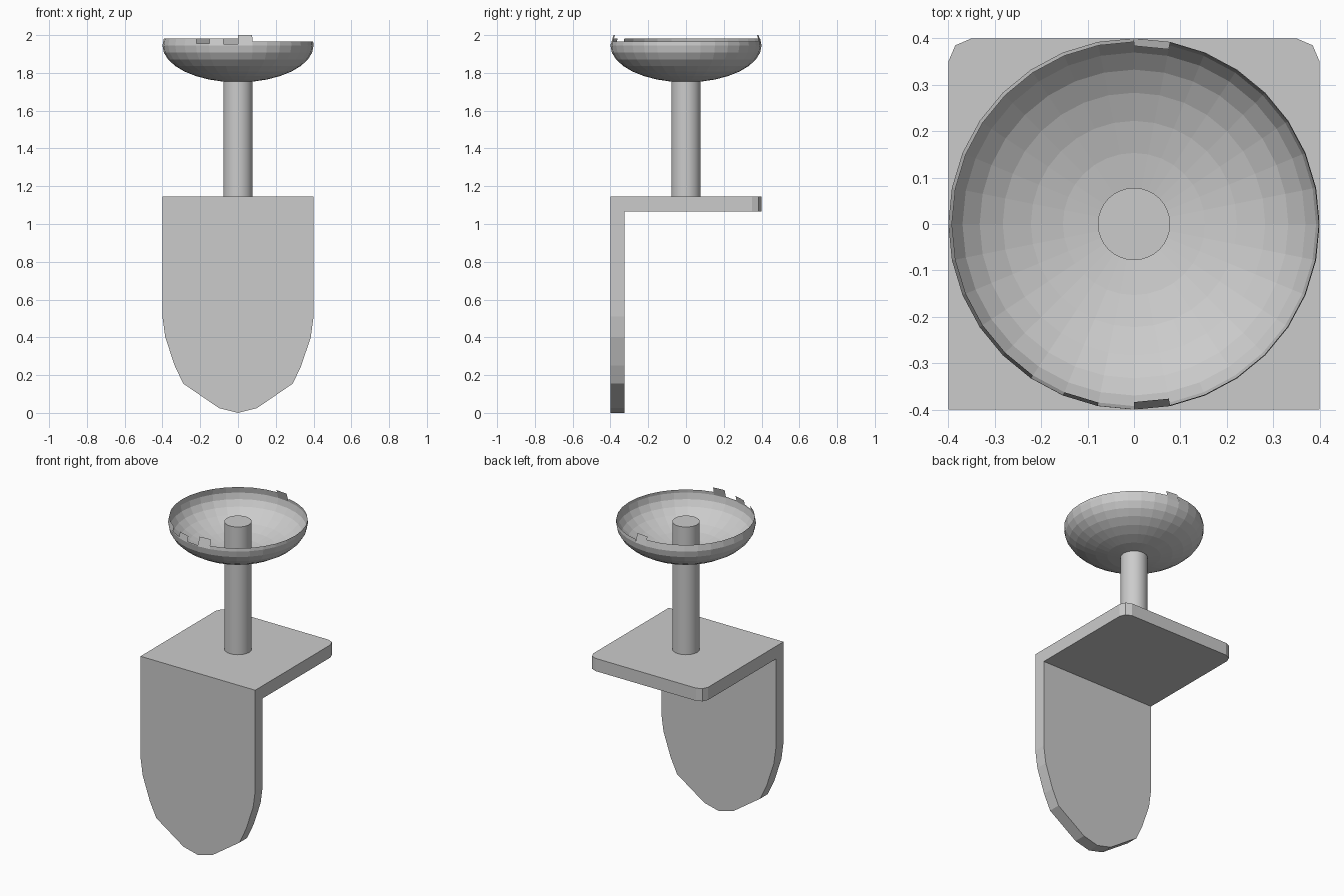
import bpy, bmesh
from math import sin, cos, pi, radians

if "Cube" in bpy.data.objects:
    bpy.data.objects.remove(bpy.data.objects["Cube"])


def finish(bm, name, smooth=False):
    mesh = bpy.data.meshes.new(name)
    bm.to_mesh(mesh)
    bm.free()
    ob = bpy.data.objects.new(name, mesh)
    bpy.context.collection.objects.link(ob)
    if smooth:
        bpy.context.view_layer.objects.active = ob
        ob.select_set(True)
        bpy.ops.object.shade_smooth_by_angle(angle=radians(30))
        ob.select_set(False)
    return ob


def slab(name, outline, offset):
    """Closed outline of 3D points, extruded by the offset vector."""
    bm = bmesh.new()
    face = bm.faces.new([bm.verts.new(p) for p in outline])
    new = bmesh.ops.extrude_face_region(bm, geom=[face])["geom"]
    verts = [v for v in new if isinstance(v, bmesh.types.BMVert)]
    bmesh.ops.translate(bm, verts=verts, vec=offset)
    bmesh.ops.recalc_face_normals(bm, faces=bm.faces)
    return finish(bm, name)


PLATE_TOP, PLATE_LOW = 1.145, 1.065

# Upright front plate with a rounded lower end
half = [(0.1, 0.025), (0.29, 0.155), (0.335, 0.25), (0.385, 0.40),
        (0.4, 0.51), (0.4, PLATE_TOP)]
profile = [(0, 0)] + half + [(-x, z) for x, z in reversed(half)]
slab("front_plate", [(x, -0.4, z) for x, z in profile], (0, 0.075, 0))

# Horizontal shelf with two rounded back corners
corner = [(0.4, 0.35), (0.385, 0.385), (0.35, 0.4)]
outline = [(0.4, -0.325)] + corner
outline += [(-x, y) for x, y in reversed(outline)]
slab("shelf_plate", [(x, y, PLATE_LOW) for x, y in outline],
     (0, 0, PLATE_TOP - PLATE_LOW))

# Post rising into the bowl
post_top = 1.95
bpy.ops.mesh.primitive_cylinder_add(vertices=32, radius=0.078,
                                    depth=post_top - PLATE_TOP,
                                    location=(0, 0, (post_top + PLATE_TOP) / 2))
post = bpy.context.object
post.name = "post"
bpy.ops.object.shade_smooth_by_angle(angle=radians(30))
post.select_set(False)

# Shallow thin bowl: lower half of a squashed sphere
N, R, H, CZ = 32, 0.4, 0.195, 1.945
bm = bmesh.new()


def point(col, lat):
    a = 2 * pi * col / N
    t = radians(lat)
    return (R * cos(t) * cos(a), R * cos(t) * sin(a), CZ + H * sin(t))


def ring(lat):
    return [bm.verts.new(point(c, lat)) for c in range(N)]


pole = bm.verts.new((0, 0, CZ - H))
rings = [ring(-90 + 11.25 * k) for k in range(1, 9)]
for c in range(N):
    n = (c + 1) % N
    bm.faces.new((pole, rings[0][n], rings[0][c]))
    for lo, hi in zip(rings, rings[1:]):
        bm.faces.new((lo[c], lo[n], hi[n], hi[c]))

# Uneven rim: higher on the left, with two teeth and two notches
special = {7: 16.4, 24: 16.4, 21: 3, 23: 2}
for c in range(N):
    n = (c + 1) % N
    lat = special.get(c, 11.25 if 8 <= c <= 23 else 5.9)
    top = [bm.verts.new(point(k, lat)) for k in (n, c)]
    bm.faces.new((rings[-1][c], rings[-1][n], *top))
bmesh.ops.remove_doubles(bm, verts=bm.verts, dist=0.0001)
finish(bm, "bowl")
